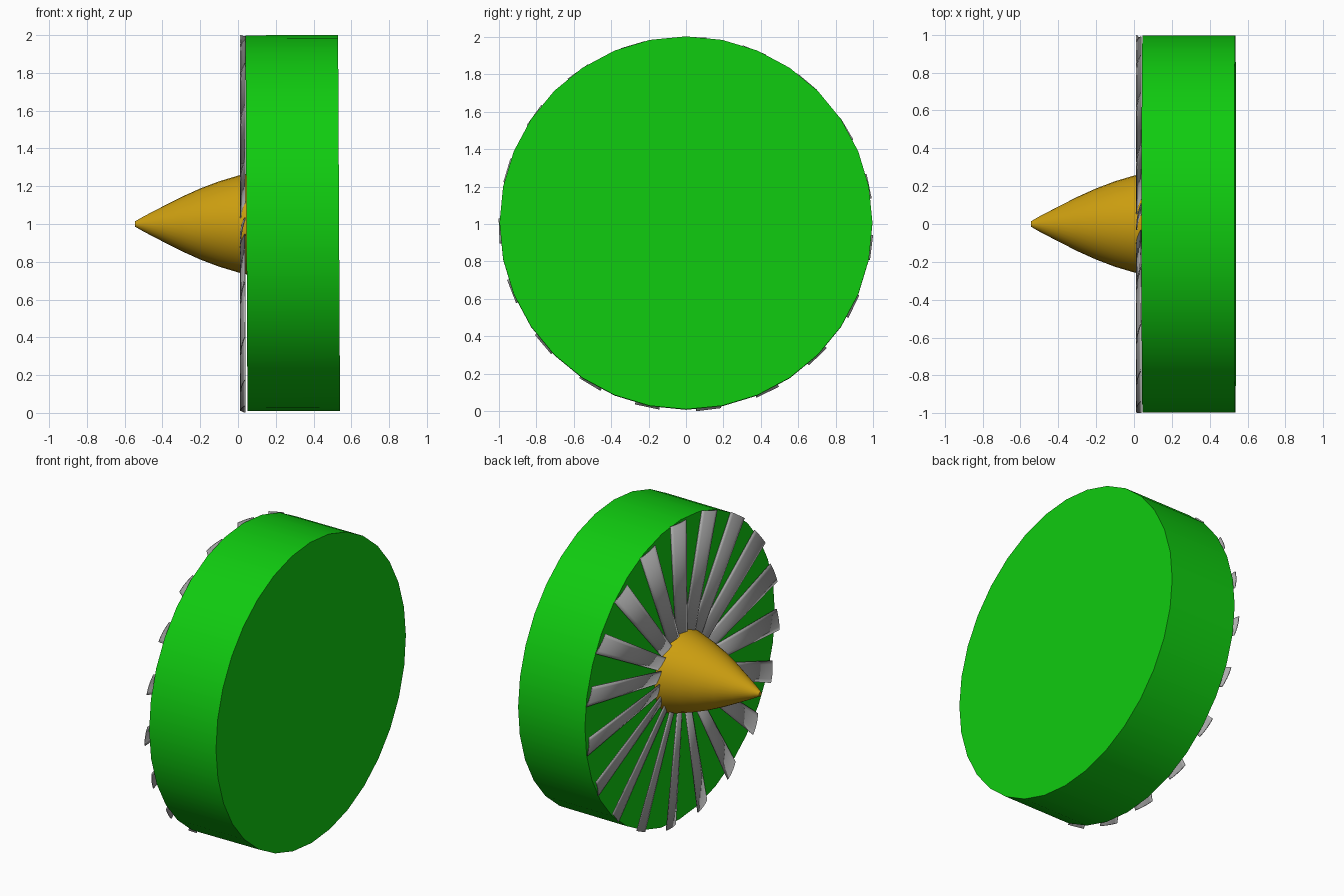
import bpy, bmesh, math
from mathutils import Matrix, Vector

cube = bpy.data.objects.get("Cube")
if cube:
    bpy.data.objects.remove(cube, do_unlink=True)


def make_material(name, rgb):
    mat = bpy.data.materials.new(name)
    mat.use_nodes = True
    color = (*rgb, 1.0)
    mat.diffuse_color = color
    mat.node_tree.nodes["Principled BSDF"].inputs["Base Color"].default_value = color
    return mat


green = make_material("green", (0.005, 0.6, 0.005))
gold = make_material("gold", (0.6, 0.34, 0.005))
grey = make_material("grey", (0.42, 0.42, 0.42))


def add_object(name, bm, mat):
    bmesh.ops.recalc_face_normals(bm, faces=bm.faces)
    mesh = bpy.data.meshes.new(name)
    bm.to_mesh(mesh)
    bm.free()
    mesh.materials.append(mat)
    obj = bpy.data.objects.new(name, mesh)
    bpy.context.collection.objects.link(obj)
    return obj


def smooth(obj):
    bpy.ops.object.select_all(action='DESELECT')
    obj.select_set(True)
    bpy.context.view_layer.objects.active = obj
    bpy.ops.object.shade_smooth_by_angle(angle=math.radians(30))


def lathe(name, profile, sides, mat):
    """Revolve (x, radius) points around the x axis and cap both ends."""
    bm = bmesh.new()
    rings = []
    for x, r in profile:
        angles = [math.tau * i / sides for i in range(sides)]
        rings.append([bm.verts.new((x, r * math.cos(a), r * math.sin(a))) for a in angles])
    for a, b in zip(rings, rings[1:]):
        for i in range(sides):
            j = (i + 1) % sides
            bm.faces.new((a[i], a[j], b[j], b[i]))
    bm.faces.new(rings[0])
    bm.faces.new(rings[-1])
    obj = add_object(name, bm, mat)
    smooth(obj)
    return obj


# Solid casing drum, leaning very slightly
drum = lathe("casing_drum", [(-0.245, 0.995), (0.245, 0.995)], 32, green)
drum.location = (0.29, 0, 1.005)
drum.rotation_euler.y = math.radians(-0.3)

# Rounded nose cone
nose = lathe("nose_cone", [(-0.545, 0.014), (-0.5, 0.04), (-0.4, 0.092), (-0.3, 0.143),
                           (-0.2, 0.188), (-0.1, 0.226), (0, 0.256), (0.047, 0.267)], 32, gold)
nose.location.z = 1

# Ring of pitched, slightly cambered fan blades
BLADES, CHORD_STEPS = 19, 6
ROOT, TIP = 0.22, 0.998
bm = bmesh.new()
for k in range(BLADES):
    turn = Matrix.Rotation(-math.radians(2.5) - math.tau * k / BLADES, 3, 'X')
    rows = []
    for radius, width in ((ROOT, 0.085), (TIP, 0.132)):
        row = []
        for i in range(CHORD_STEPS + 1):
            t = i / CHORD_STEPS - 0.5
            x = 0.026 + 0.024 * t - 0.006 * (1 - 4 * t * t)
            row.append(bm.verts.new(turn @ Vector((x, width * t, radius))))
        rows.append(row)
    for i in range(CHORD_STEPS):
        bm.faces.new((rows[0][i], rows[0][i + 1], rows[1][i + 1], rows[1][i]))
blades = add_object("fan_blades", bm, grey)
blades.location.z = 1
smooth(blades)
solid = blades.modifiers.new("thickness", 'SOLIDIFY')
solid.thickness = 0.006
solid.offset = 0
